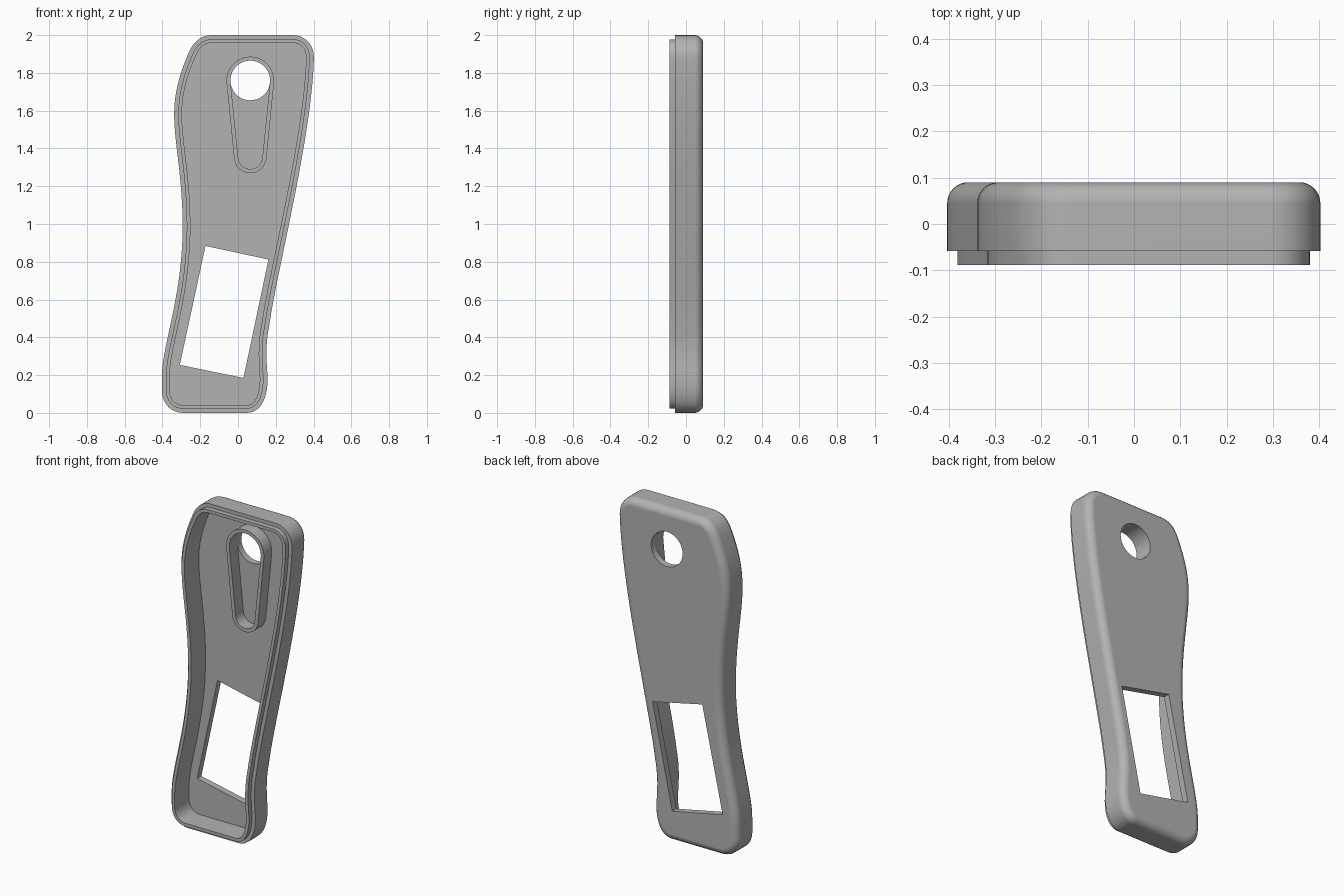
import bpy, bmesh, math
from mathutils import Vector
from mathutils.geometry import interpolate_bezier

cube = bpy.data.objects.get("Cube")
if cube:
    bpy.data.objects.remove(cube, do_unlink=True)

grey = bpy.data.materials.new("plain grey")
grey.use_nodes = True
grey.diffuse_color = (0.45, 0.45, 0.45, 1)
grey.node_tree.nodes["Principled BSDF"].inputs["Base Color"].default_value = (0.45, 0.45, 0.45, 1)


def loft(name, sections, closed=False):
    """Join (outline, y) sections into a solid; closed makes a ring instead of caps."""
    bm = bmesh.new()
    rings = [[bm.verts.new((p.x, y, p.y)) for p in pts] for pts, y in sections]
    pairs = list(zip(rings, rings[1:]))
    if closed:
        pairs.append((rings[-1], rings[0]))
    else:
        bm.faces.new(rings[0])
        bm.faces.new(rings[-1])
    n = len(rings[0])
    for a, b in pairs:
        for i in range(n):
            j = (i + 1) % n
            bm.faces.new((a[i], a[j], b[j], b[i]))
    bmesh.ops.recalc_face_normals(bm, faces=bm.faces)
    mesh = bpy.data.meshes.new(name)
    bm.to_mesh(mesh)
    bm.free()
    mesh.materials.append(grey)
    obj = bpy.data.objects.new(name, mesh)
    bpy.context.collection.objects.link(obj)
    return obj


def activate(obj):
    bpy.ops.object.select_all(action='DESELECT')
    obj.select_set(True)
    bpy.context.view_layer.objects.active = obj


def cut(obj, cutter):
    mod = obj.modifiers.new("cut", 'BOOLEAN')
    mod.operation = 'DIFFERENCE'
    mod.solver = 'EXACT'
    mod.object = cutter
    activate(obj)
    bpy.ops.object.modifier_apply(modifier=mod.name)
    bpy.data.objects.remove(cutter, do_unlink=True)


def inset(pts, d):
    """Offset a clockwise outline inward."""
    out = []
    for i, p in enumerate(pts):
        t = (p - pts[i - 1]).normalized() + (pts[(i + 1) % len(pts)] - p).normalized()
        t.normalize()
        out.append(p + Vector((t.y, -t.x)) * d)
    return out


def arc(centre, r, start, end, n):
    return [centre + r * Vector((math.cos(a), math.sin(a)))
            for a in (start + (end - start) * i / n for i in range(n + 1))]


def keyhole(top, bottom, big, small):
    """Two circles joined by their tangents."""
    a = math.asin((big - small) / (top - bottom).length)
    return (arc(top, big, -a, math.pi + a, 32)
            + arc(bottom, small, math.pi + a, 2 * math.pi - a, 24))


# Handle outline: Bezier pieces, clockwise from the top right corner
curves = [
    ((.29, 2), (.355, 2), (.402, 1.95), (.402, 1.88), 10),
    ((.402, 1.88), (.39, 1.45), (.205, .75), (.165, .46), 28),
    ((.165, .46), (.145, .36), (.15, .28), (.156, .2), 10),
    ((.156, .2), (.162, .08), (.12, 0), (.045, 0), 14),
    ((-.29, 0), (-.355, 0), (-.403, .05), (-.403, .12), 12),
    ((-.403, .2), (-.4, .36), (-.295, .62), (-.293, .98), 24),
    ((-.293, .98), (-.293, 1.25), (-.337, 1.42), (-.338, 1.58), 18),
    ((-.338, 1.58), (-.338, 1.72), (-.295, 1.83), (-.255, 1.92), 14),
    ((-.255, 1.92), (-.23, 1.97), (-.19, 2), (-.14, 2), 10),
]
outline = []
for *handles, steps in curves:
    for p in interpolate_bezier(*[Vector(h) for h in handles], steps):
        p = Vector((p[0], p[1]))
        if not outline or (p - outline[-1]).length > 1e-4:
            outline.append(p)

# Shell: rounded back edge, side wall, stepped front lip and open cavity
BACK, FLOOR, RIM, LIP, R = .09, .05, -.058, -.088, .045
sections = []
for i in range(9):
    a = math.pi / 2 * i / 8
    sections.append((inset(outline, R * (1 - math.sin(a))), BACK - R * (1 - math.cos(a))))
for d, y in ((0, RIM), (.022, RIM), (.022, LIP), (.041, LIP), (.041, FLOOR)):
    sections.append((inset(outline, d), y))
shell = loft("handle_shell", sections)

# Slanted window and round hole through the floor
hole_centre, slot_end = Vector((.065, 1.76)), Vector((.065, 1.355))
window = [Vector(p) for p in ((-.172, .884), (.161, .812), (.029, .185), (-.308, .254))]
hole = arc(hole_centre, .105, 0, 2 * math.pi, 64)[:-1]
for name, shape in (("window_cutter", window), ("hole_cutter", hole)):
    cut(shell, loft(name, [(shape, 0), (shape, .2)]))

# Raised keyhole rim around the hole
outer = keyhole(hole_centre, slot_end, .126, .086)
inner = keyhole(hole_centre, slot_end, .105, .064)
rim = loft("keyhole_rim", [(outer, FLOOR + .005), (outer, -.025),
                           (inner, -.025), (inner, FLOOR + .005)], closed=True)

for obj in (shell, rim):
    activate(obj)
    bpy.ops.object.shade_smooth_by_angle(angle=math.radians(30))
    weighted = obj.modifiers.new("flat face shading", 'WEIGHTED_NORMAL')
    weighted.keep_sharp = True
